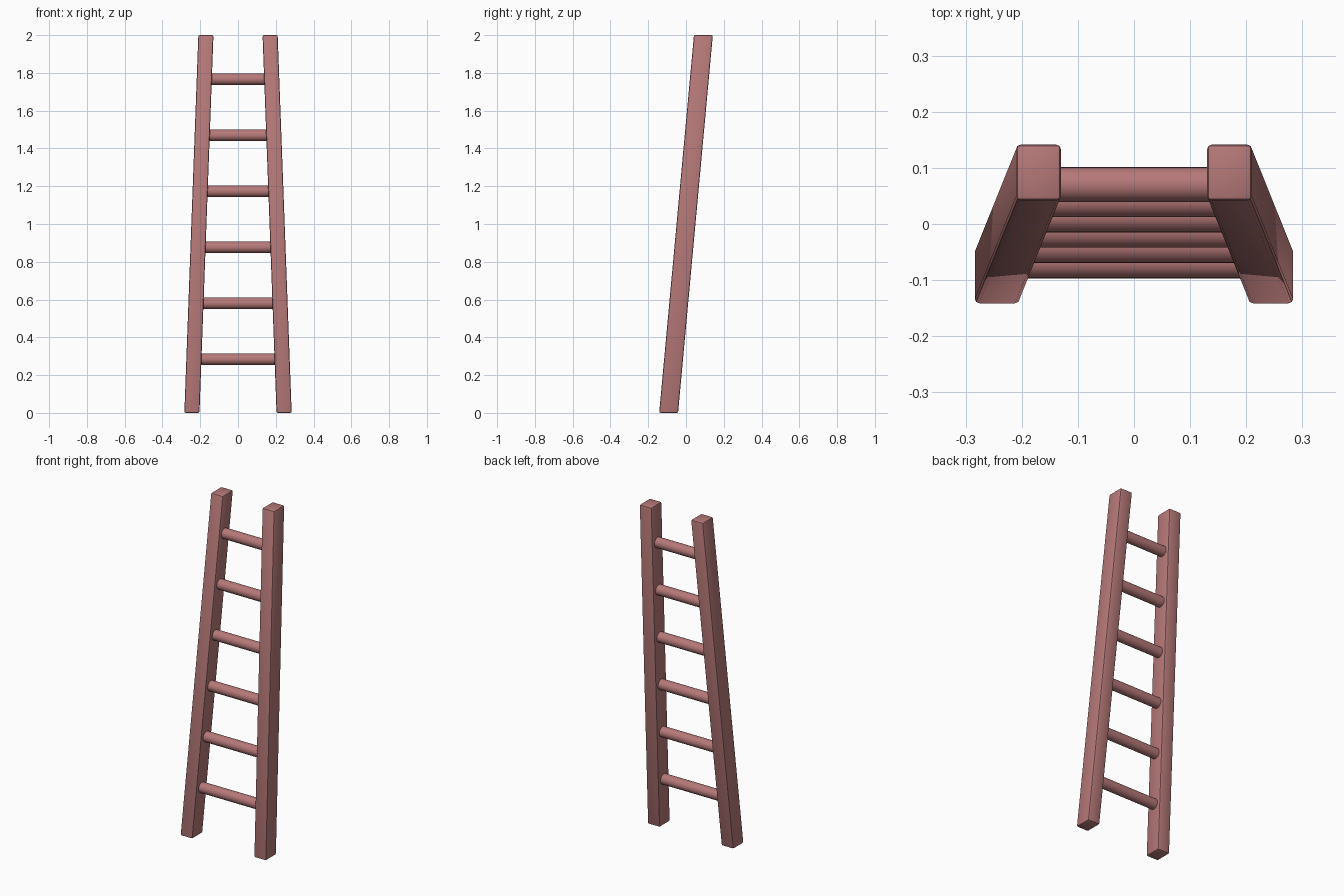
import bpy, bmesh, math

if "Cube" in bpy.data.objects:
    bpy.data.objects.remove(bpy.data.objects["Cube"])

wood = bpy.data.materials.new("reddish_wood")
wood.diffuse_color = (0.47, 0.19, 0.19, 1)
wood.use_nodes = True
wood.node_tree.nodes["Principled BSDF"].inputs["Base Color"].default_value = wood.diffuse_color

HEIGHT = 2.0
HALF_W, HALF_D = 0.04, 0.05        # rail half section


def rail_x(z):
    return 0.244 + (0.17 - 0.244) * z / HEIGHT


def rail_y(z):
    return -0.092 + 0.184 * z / HEIGHT


def add_object(name, bm):
    mesh = bpy.data.meshes.new(name)
    bm.normal_update()
    bm.to_mesh(mesh)
    bm.free()
    mesh.materials.append(wood)
    obj = bpy.data.objects.new(name, mesh)
    bpy.context.collection.objects.link(obj)
    bpy.context.view_layer.objects.active = obj
    bpy.ops.object.select_all(action='DESELECT')
    obj.select_set(True)
    bpy.ops.object.shade_smooth_by_angle(angle=math.radians(30))
    return obj


# Side rails: softened boxes sheared inward and backward
for name, side in (("left_rail", -1), ("right_rail", 1)):
    bm = bmesh.new()
    bmesh.ops.create_cube(bm, size=2)
    for v in bm.verts:
        v.co.x *= HALF_W
        v.co.y *= HALF_D
        v.co.z = (v.co.z + 1) * HEIGHT / 2
    bmesh.ops.bevel(bm, geom=bm.edges[:], offset=0.008, segments=2,
                    profile=0.5, affect='EDGES')
    for v in bm.verts:
        v.co.x += side * rail_x(v.co.z)
        v.co.y += rail_y(v.co.z)
    add_object(name, bm)

# Round rungs, ends buried in the rails
for i in range(6):
    z = 0.284 + i * 0.2965
    bm = bmesh.new()
    bmesh.ops.create_cone(bm, cap_ends=True, segments=24, radius1=0.031,
                          radius2=0.031, depth=2 * (rail_x(z) - 0.015))
    for v in bm.verts:
        v.co = (v.co.z, v.co.x + rail_y(z), v.co.y + z)
    add_object(f"rung_{i + 1}", bm)
